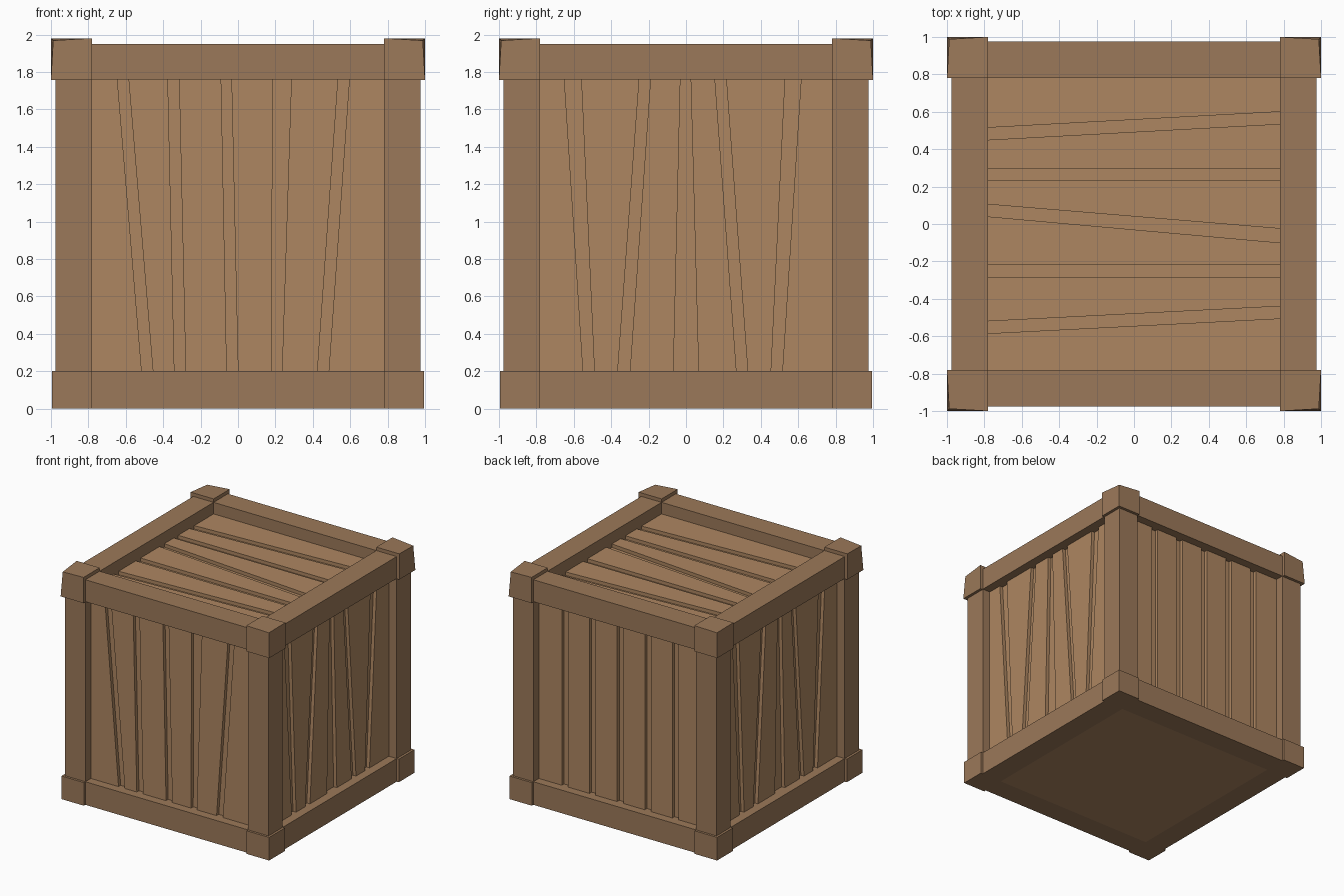
import bpy, bmesh
from math import pi
from mathutils import Matrix, Vector

if "Cube" in bpy.data.objects:
    bpy.data.objects.remove(bpy.data.objects["Cube"])


def material(name, rgb):
    m = bpy.data.materials.new(name)
    m.diffuse_color = (*rgb, 1)
    m.use_nodes = True
    m.node_tree.nodes["Principled BSDF"].inputs["Base Color"].default_value = m.diffuse_color
    return m


FRAME = material("frame_wood", (0.33, 0.19, 0.10))
PLANK = material("plank_wood", (0.42, 0.24, 0.12))
IN, OUT = 0.78, 0.975      # inner and outer faces of the frame beams
MID = 0.98                 # height of the side panel centres


def finish(bm, name, mat):
    bmesh.ops.recalc_face_normals(bm, faces=bm.faces)
    me = bpy.data.meshes.new(name)
    bm.to_mesh(me)
    bm.free()
    me.materials.append(mat)
    ob = bpy.data.objects.new(name, me)
    bpy.context.collection.objects.link(ob)
    return ob


def add_box(bm, lo, hi):
    lo, hi = Vector(lo), Vector(hi)
    size = hi - lo
    mat = Matrix.Translation((lo + hi) / 2) @ Matrix.Diagonal((*size, 1))
    return bmesh.ops.create_cube(bm, size=1, matrix=mat)["verts"]


def box(name, lo, hi, mat):
    bm = bmesh.new()
    add_box(bm, lo, hi)
    return finish(bm, name, mat)


def panel(name, grooves, matrix):
    """Planks between grooves given as (bottom left, bottom right, top left, top right)."""
    bm = bmesh.new()
    edges = [(-IN, -IN)]
    for b0, b1, t0, t1 in grooves:
        edges += [(b0, t0), (b1, t1)]
    edges.append((IN, IN))
    for (bl, tl), (br, tr) in zip(edges[::2], edges[1::2]):
        for v in add_box(bm, (-1, -IN, 0.865), (1, IN, 0.90)):
            left, low = v.co.x < 0, v.co.y < 0
            v.co.x = (bl if low else tl) if left else (br if low else tr)
    bm.transform(matrix)
    finish(bm, name, PLANK)


# Backing behind the planks, and the flush floor
box("inner_core", (-0.87, -0.87, 0.02), (0.87, 0.87, 1.82), PLANK)
box("floor_panel", (-IN, -IN, 0), (IN, IN, 0.1), PLANK)

# Plank panels
front = [(-.515, -.455, -.645, -.585), (-.34, -.28, -.375, -.315), (-.06, 0, -.09, -.035),
         (.18, .235, .185, .285), (.425, .485, .535, .595)]
side = [(-.55, -.49, -.65, -.56), (-.365, -.30, -.25, -.19), (-.067, .067, -.03, .025),
        (.27, .33, .155, .215), (.455, .515, .53, .615)]
back = [(c - .03, c + .03, c - .03, c + .03) for c in (-.53, -.265, 0, .265, .53)]
top = [(-.515, -.45, -.60, -.535), (-.295, -.235, -.295, -.235), (-.105, -.04, .025, .10),
       (.22, .285, .22, .285), (.52, .585, .44, .505)]
upright = Matrix.Translation((0, 0, MID)) @ Matrix.Rotation(pi / 2, 4, 'X')
for i, (name, grooves) in enumerate((("front", front), ("right", side),
                                     ("back", back), ("left", side))):
    panel(name + "_planks", grooves, Matrix.Rotation(i * pi / 2, 4, 'Z') @ upright)
panel("lid_planks", top, Matrix.Translation((0, 0, 0.95)) @ Matrix.Rotation(-pi / 2, 4, 'Z'))

# Frame: one rail pair, post and corner pair per quarter turn
for i, name in enumerate(("front", "right", "back", "left")):
    turn = Matrix.Rotation(i * pi / 2, 4, 'Z')
    parts = [
        box(name + "_bottom_rail", (-IN, -OUT, 0), (IN, -IN, 0.2), FRAME),
        box(name + "_top_rail", (-IN, -OUT, 1.76), (IN, -IN, 1.95), FRAME),
        box(name + "_corner_post", (IN, -OUT, 0.2), (OUT, -IN, 1.76), FRAME),
        box(name + "_bottom_corner", (IN, -0.995, 0), (0.995, -IN, 0.2), FRAME),
    ]
    # Top corner block with its outermost corner pulled in a little
    bm = bmesh.new()
    for v in add_box(bm, (IN, -1, 1.757), (1, -IN, 1.98)):
        if v.co.x > 0.9 and v.co.y < -0.9 and v.co.z > 1.9:
            v.co = (0.988, -0.988, 1.968)
    parts.append(finish(bm, name + "_top_corner", FRAME))
    for ob in parts:
        ob.data.transform(turn)
